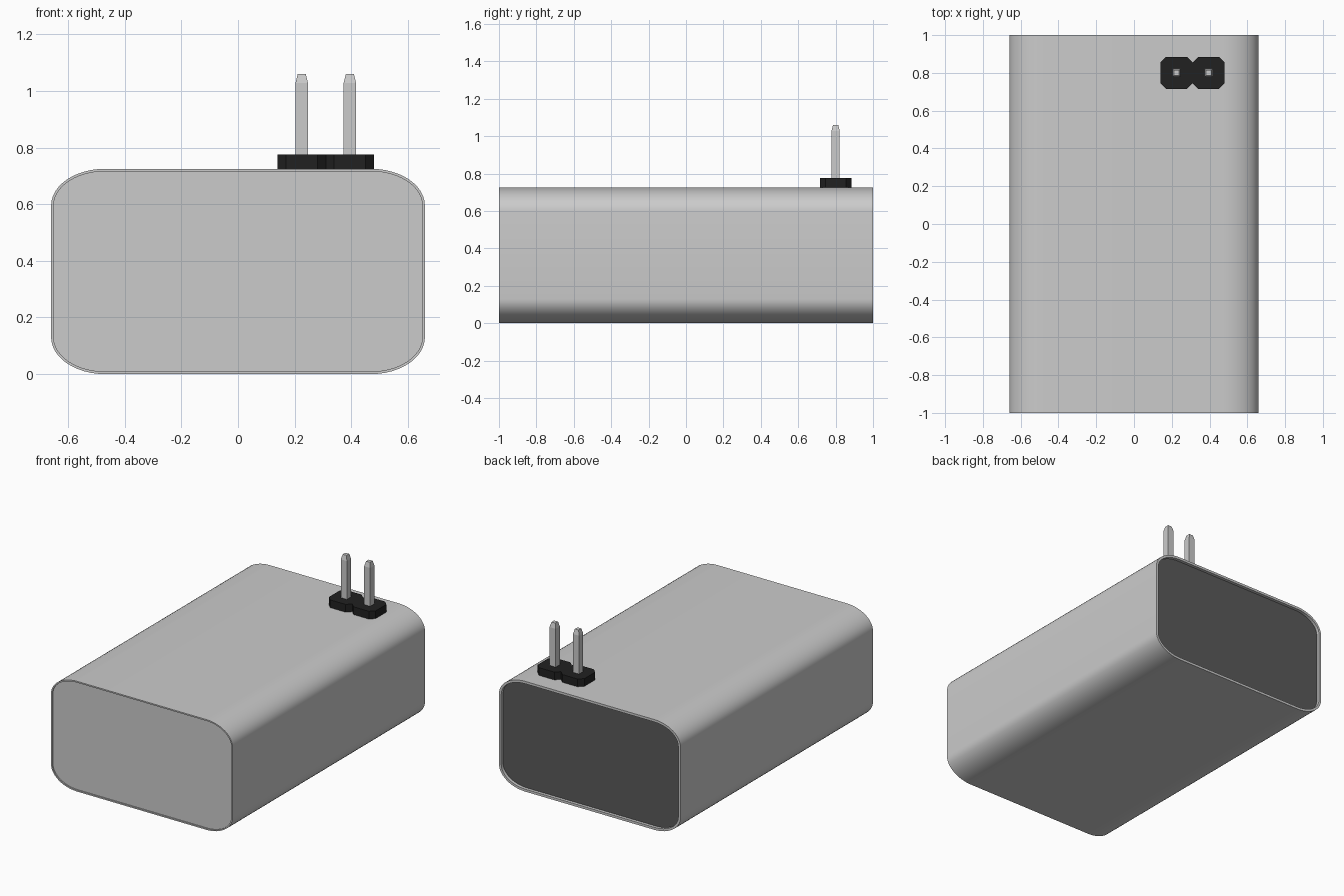
import bpy, bmesh, math

if "Cube" in bpy.data.objects:
    bpy.data.objects.remove(bpy.data.objects["Cube"])

def material(name, v):
    m = bpy.data.materials.new(name)
    m.diffuse_color = (v, v, v, 1)
    m.use_nodes = True
    m.node_tree.nodes["Principled BSDF"].inputs["Base Color"].default_value = m.diffuse_color
    return m

light = material("light_grey", 0.92)
dark = material("dark_grey", 0.1)
black = material("black_plastic", 0.015)

W, H = 0.66, 0.725          # half width and height of the case
RX, RZ, SEG = 0.19, 0.13, 12  # elliptical corners

def outline(inset):
    pts = []
    for q, (sx, sz) in enumerate([(1, 1), (-1, 1), (-1, -1), (1, -1)]):
        for i in range(SEG + 1):
            a = math.pi / 2 * (q + i / SEG)
            pts.append((sx * (W - RX) + (RX - inset) * math.cos(a),
                        H / 2 + sz * (H / 2 - RZ) + (RZ - inset) * math.sin(a)))
    return pts

def loft(name, loops, caps=(), mat=None, smooth=True):
    """Skin a list of matching vertex loops; caps lists the loops to fill."""
    bm = bmesh.new()
    rings = [[bm.verts.new(p) for p in loop] for loop in loops]
    for a, b in zip(rings, rings[1:]):
        for i in range(len(a)):
            j = (i + 1) % len(a)
            bm.faces.new((a[i], a[j], b[j], b[i]))
    for c in caps:
        bm.faces.new(rings[c] if c else rings[c][::-1])
    bmesh.ops.recalc_face_normals(bm, faces=bm.faces)
    # open sleeves: make sure the first outer wall faces away from the axis
    me = bpy.data.meshes.new(name)
    bm.to_mesh(me)
    bm.free()
    ob = bpy.data.objects.new(name, me)
    bpy.context.collection.objects.link(ob)
    if mat:
        me.materials.append(mat)
    if smooth:
        bpy.context.view_layer.objects.active = ob
        ob.select_set(True)
        bpy.ops.object.shade_smooth_by_angle(angle=math.radians(30))
        ob.select_set(False)
    return ob

def ring(inset, y):
    return [(x, y, z) for x, z in outline(inset)]

# Case: long front sleeve with a barely recessed front panel
loft("front_case", [ring(.009, -.992), ring(.009, -1), ring(0, -1), ring(0, .36)], caps=[0])
# Lighter rear sleeve with a thin rim around the recessed end seal
loft("rear_case", [ring(0, .36), ring(0, 1), ring(.016, 1), ring(.016, .98)], mat=light)
loft("end_seal", [ring(.016, .97), ring(.016, .98)], caps=[0, 1], mat=dark)

# Two-pin header: octagonal blocks joined side by side, each with a square pin
PITCH, Y = 0.17, 0.80

def octagon(cx, hx, hy, c, z):
    p = [(hx, hy - c), (hx - c, hy), (c - hx, hy), (-hx, hy - c),
         (-hx, c - hy), (c - hx, -hy), (hx - c, -hy), (hx, c - hy)]
    return [(cx + x, Y + y, z) for x, y in p]

def square(cx, h, z):
    return [(cx + sx * h, Y + sy * h, z) for sx, sy in ((1, 1), (-1, 1), (-1, -1), (1, -1))]

for side, cx in (("left", 0.31 - PITCH / 2), ("right", 0.31 + PITCH / 2)):
    loft(f"{side}_header_block", [octagon(cx, PITCH / 2, .084, .029, z) for z in (H, .776)],
         caps=[0, 1], mat=black, smooth=False)
    loft(f"{side}_pin", [square(cx, .022, H), square(cx, .022, 1.028), square(cx, .014, 1.06)],
         caps=[0, 2], smooth=False)
